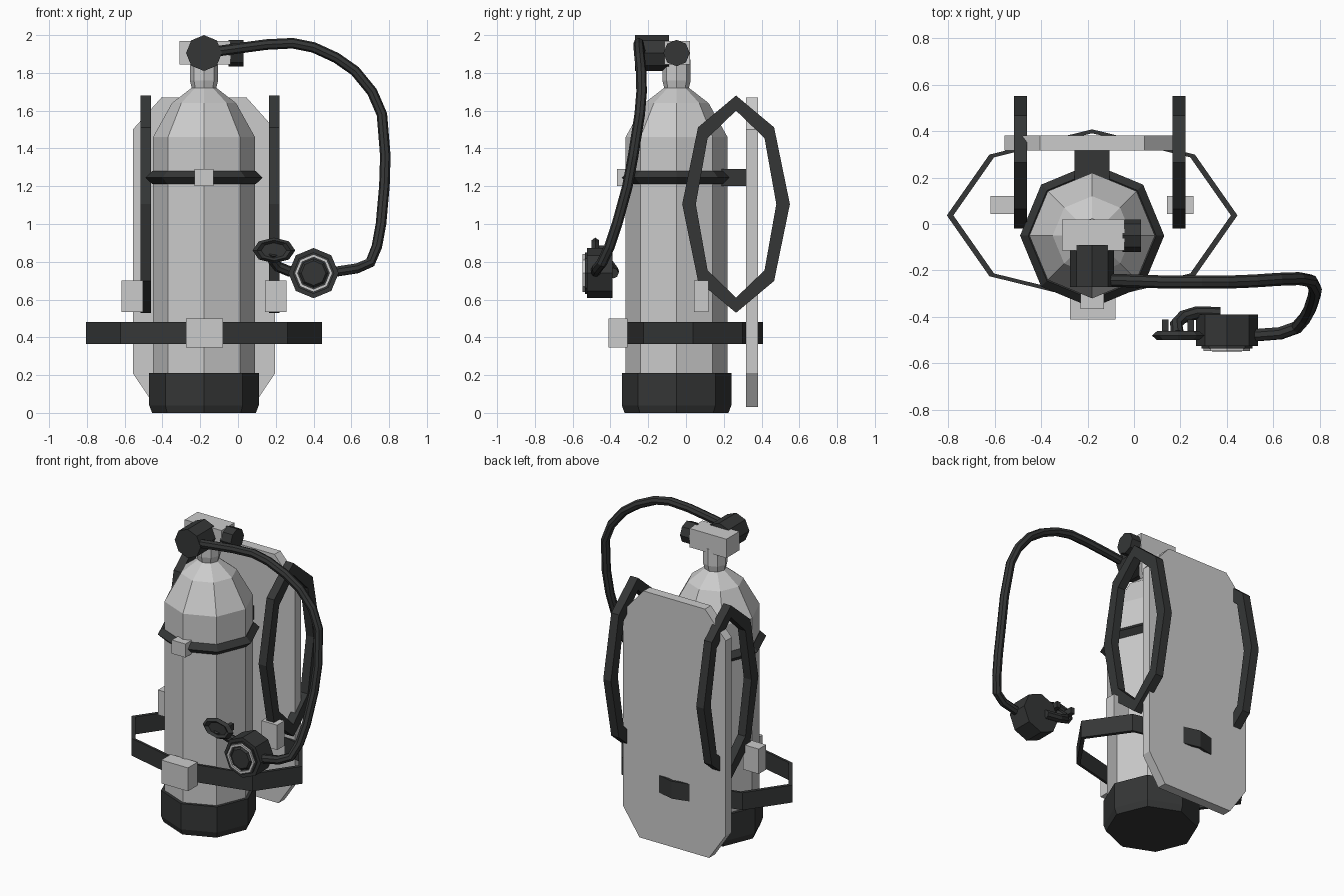
import bpy, bmesh
from math import sin, cos, pi
from mathutils import Matrix, Vector

if "Cube" in bpy.data.objects:
    bpy.data.objects.remove(bpy.data.objects["Cube"])

dark = bpy.data.materials.new("dark_rubber")
dark.diffuse_color = (0.035, 0.037, 0.037, 1)
dark.use_nodes = True
dark.node_tree.nodes["Principled BSDF"].inputs["Base Color"].default_value = dark.diffuse_color
CX, CY = -0.18, -0.05          # tank axis


def finish(name, bm, mat=None):
    bmesh.ops.recalc_face_normals(bm, faces=bm.faces)
    me = bpy.data.meshes.new(name)
    bm.to_mesh(me)
    bm.free()
    ob = bpy.data.objects.new(name, me)
    bpy.context.collection.objects.link(ob)
    if mat:
        me.materials.append(mat)
    return ob


def box(name, x, y, z, mat=None):
    """Box from (min, max) ranges."""
    bm = bmesh.new()
    bmesh.ops.create_cube(bm, size=1)
    for v in bm.verts:
        v.co = [(r[0] + r[1]) / 2 + c * (r[1] - r[0]) for c, r in zip(v.co, (x, y, z))]
    return finish(name, bm, mat)


def lathe(name, profile, origin, axis='Z', mat=None, closed=False, scale=(1, 1, 1), n=8):
    """Sweep (radius, height) points around an axis; closed makes a ring, open gets caps."""
    bm = bmesh.new()
    rot = {'Z': Matrix(), 'Y': Matrix.Rotation(-pi / 2, 4, 'X'),
           'X': Matrix.Rotation(pi / 2, 4, 'Y')}[axis]
    rings = []
    for r, h in profile:
        rings.append([])
        for i in range(n):
            a = 2 * pi * i / n
            p = rot @ Vector((r * cos(a), r * sin(a), h))
            p = Vector([c * s for c, s in zip(p, scale)]) + Vector(origin)
            rings[-1].append(bm.verts.new(p))
    pairs = list(zip(rings, rings[1:]))
    if closed:
        pairs.append((rings[-1], rings[0]))
    else:
        bm.faces.new(rings[0])
        bm.faces.new(rings[-1])
    for a, b in pairs:
        for i in range(n):
            j = (i + 1) % n
            bm.faces.new((a[i], a[j], b[j], b[i]))
    return finish(name, bm, mat)


def tube(name, pts, radius, mat):
    """Faceted hose along a path."""
    cu = bpy.data.curves.new(name + "_path", 'CURVE')
    cu.dimensions = '3D'
    cu.bevel_depth = radius
    cu.bevel_resolution = 2
    cu.use_fill_caps = True
    sp = cu.splines.new('POLY')
    sp.points.add(len(pts) - 1)
    for p, co in zip(sp.points, pts):
        p.co = (*co, 1)
    sp.use_smooth = False
    tmp = bpy.data.objects.new(name + "_path", cu)
    bpy.context.collection.objects.link(tmp)
    me = bpy.data.meshes.new_from_object(tmp.evaluated_get(bpy.context.evaluated_depsgraph_get()))
    bpy.data.objects.remove(tmp)
    bm = bmesh.new()
    bm.from_mesh(me)
    for f in bm.faces:
        f.smooth = False
        f.material_index = 0
    return finish(name, bm, mat)


# Tank, rubber boot and neck
lathe("tank", [(.27, .05), (.27, 1.46), (.17, 1.64), (.06, 1.725)], (CX, CY, 0))
lathe("tank_boot", [(.275, 0), (.29, .04), (.29, .21)], (CX, CY, 0), mat=dark)
lathe("tank_neck", [(.06, 1.70), (.075, 1.76), (.075, 1.87)], (CX, CY, 0))

# Valve, knob and first stage regulator
box("valve_body", (-.31, -.04), (-.115, .02), (1.845, 1.97))
lathe("valve_knob", [(.07, -.05), (.07, .03)], (0, CY, 1.905), 'X', dark)
lathe("first_stage", [(.095, -.27), (.095, -.09)], (CX, 0, 1.905), 'Y', dark)

# Tank band with buckle and bracket to the plate
lathe("tank_band", [(.31, 1.245), (.275, 1.28), (.24, 1.245), (.275, 1.212)],
      (CX, CY, 0), mat=dark, closed=True)
box("band_buckle", (-.23, -.13), (-.365, -.29), (1.2, 1.29))
box("band_bracket", (-.255, -.105), (.16, .33), (1.2, 1.29), dark)

# Back plate: half outline mirrored about the tank axis, then extruded
half = [(.255, .03), (.377, .21), (.377, 1.50), (.225, 1.67)]
outline = [(CX + x, z) for x, z in half] + [(CX - x, z) for x, z in reversed(half)]
bm = bmesh.new()
face = bm.faces.new([bm.verts.new((x, .317, z)) for x, z in outline])
new = bmesh.ops.extrude_face_region(bm, geom=[face])["geom"]
bmesh.ops.translate(bm, vec=(0, .063, 0), verts=[v for v in new if isinstance(v, bmesh.types.BMVert)])
finish("back_plate", bm)

# Waist belt (stretched octagonal ring) and buckle
lathe("waist_belt", [(1, .365), (1, .48), (.955, .48), (.955, .365)], (CX, .037, 0),
      mat=dark, closed=True, scale=(.625, .37, 1))
box("belt_buckle", (-.275, -.08), (-.41, -.31), (.345, .50))

# Shoulder straps and their adjusters
for side, x, bx in (("left", -.488, -.56), ("right", .193, .2)):
    bm = bmesh.new()
    loops = []
    for ry, rz, dx in ((.285, .575, -.028), (.285, .575, .028), (.213, .495, .028), (.213, .495, -.028)):
        loops.append([bm.verts.new((x + dx, .265 + ry * cos(i * pi / 4), 1.105 + rz * sin(i * pi / 4)))
                      for i in range(8)])
    for k in range(4):
        a, b = loops[k], loops[(k + 1) % 4]
        for i in range(8):
            j = (i + 1) % 8
            bm.faces.new((a[i], a[j], b[j], b[i]))
    finish("shoulder_strap_" + side, bm, dark)
    box("strap_adjuster_" + side, (bx - .057, bx + .057), (.043, .12), (.535, .70))

# Air hose
tube("air_hose", [(-.18, -.24, 1.905), (0, -.245, 1.93), (.15, -.25, 1.95), (.29, -.25, 1.957),
                  (.40, -.25, 1.935), (.52, -.245, 1.88), (.62, -.238, 1.81), (.71, -.235, 1.70),
                  (.762, -.245, 1.58), (.78, -.28, 1.36), (.775, -.31, 1.2), (.757, -.365, 1.0),
                  (.735, -.405, .88), (.70, -.445, .795), (.63, -.47, .765), (.50, -.48, .745)], .028, dark)

# Second stage: body, pale rim and purge button
C = (.40, 0, .74)
lathe("second_stage", [(.133, -.525), (.133, -.39)], C, 'Y', dark)
lathe("second_stage_cover", [(.11, -.535), (.11, -.51)], C, 'Y', dark)
lathe("second_stage_rim", [(.10, -.53), (.10, -.547), (.084, -.547), (.084, -.53)], C, 'Y', closed=True)
lathe("purge_button", [(.065, -.548), (.08, -.53)], C, 'Y', dark)

# Mouthpiece: elbow tube, oval flange and bite tabs
tube("mouthpiece_tube", [(.37, -.385, .74), (.27, -.382, .75), (.21, -.40, .775),
                         (.182, -.43, .81), (.187, -.475, .85)], .028, dark)
lathe("mouthpiece_flange", [(.113, -.48), (.09, -.50), (.06, -.48), (.09, -.46)], (.19, 0, .86), 'Y',
      dark, closed=True, scale=(1, 1, .6))
lathe("mouthpiece_web", [(.075, -.485), (.075, -.47)], (.19, 0, .86), 'Y', dark, scale=(1, 1, .6))
for x in (.135, .245):
    box("bite_tab", (x - .014, x + .014), (-.47, -.41), (.845, .885), dark)
